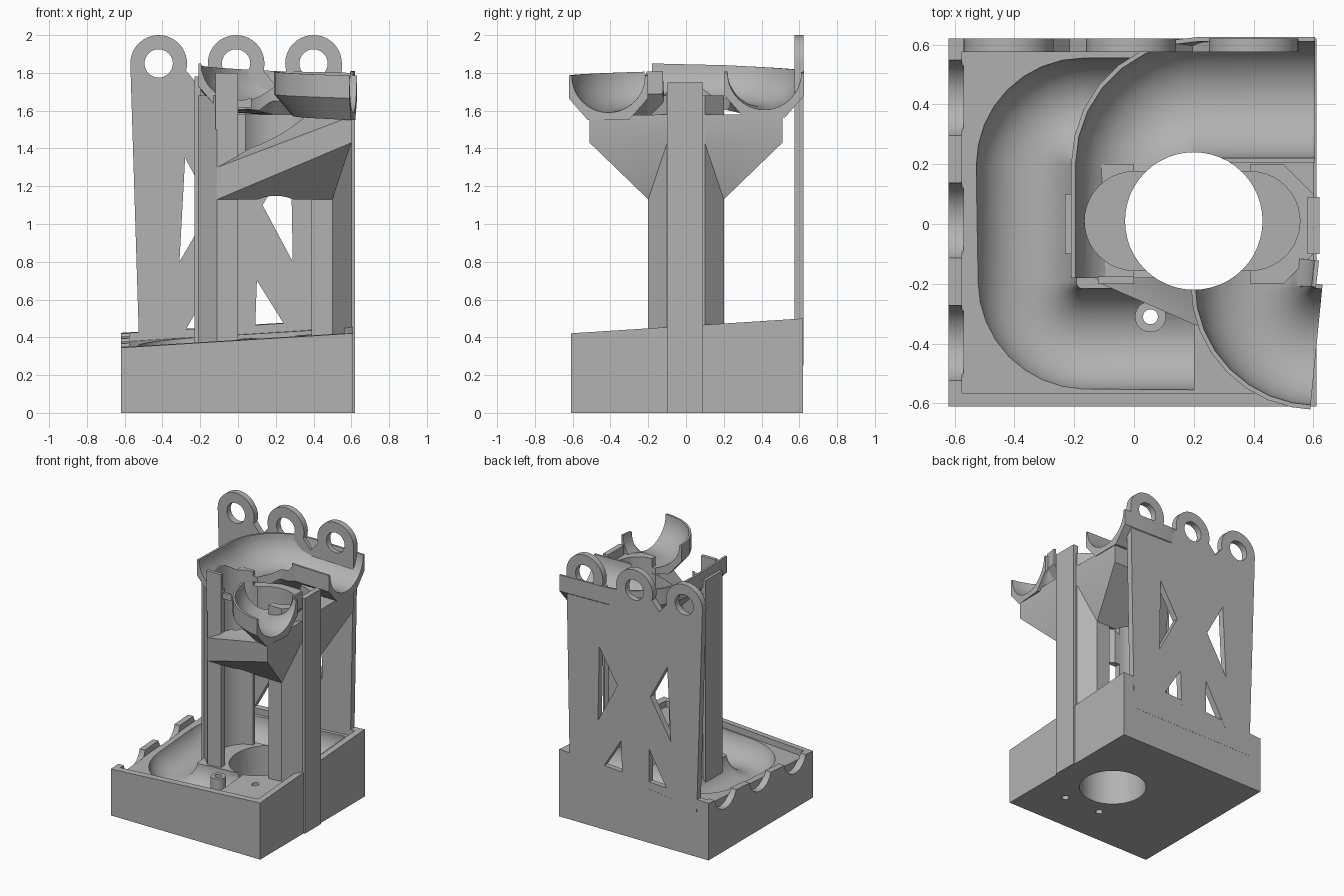
import bpy, bmesh
from math import sin, cos, pi, radians
from mathutils import Vector

cube = bpy.data.objects.get("Cube")
if cube:
    bpy.data.objects.remove(cube, do_unlink=True)

grey = bpy.data.materials.new("plain grey")
grey.use_nodes = True
grey.diffuse_color = (0.45, 0.45, 0.45, 1)
grey.node_tree.nodes["Principled BSDF"].inputs["Base Color"].default_value = (0.45, 0.45, 0.45, 1)


def make(name, bm):
    bmesh.ops.recalc_face_normals(bm, faces=bm.faces)
    mesh = bpy.data.meshes.new(name)
    bm.to_mesh(mesh)
    bm.free()
    mesh.materials.append(grey)
    ob = bpy.data.objects.new(name, mesh)
    bpy.context.collection.objects.link(ob)
    return ob


def prism(name, pts, axis, lo, hi):
    """Extrude a 2D outline along an axis."""
    place = {"x": lambda a, b, c: (c, a, b),
             "y": lambda a, b, c: (a, c, b),
             "z": lambda a, b, c: (a, b, c)}[axis]
    bm = bmesh.new()
    rings = [[bm.verts.new(place(a, b, c)) for a, b in pts] for c in (lo, hi)]
    for r in rings:
        bm.faces.new(r)
    for i in range(len(pts)):
        j = (i + 1) % len(pts)
        bm.faces.new((rings[0][i], rings[0][j], rings[1][j], rings[1][i]))
    return make(name, bm)


def box(name, x0, x1, y0, y1, z0, z1):
    return prism(name, [(x0, y0), (x1, y0), (x1, y1), (x0, y1)], "z", z0, z1)


def arc(cx, cy, r, a0, a1, n):
    steps = [radians(a0 + (a1 - a0) * i / n) for i in range(n + 1)]
    return [(cx + r * cos(a), cy + r * sin(a)) for a in steps]


def disc(cx, cy, r, n=40):
    return arc(cx, cy, r, 0, 360, n)[:-1]


def sweep(name, path, profile, z0, z1):
    """Carry a profile (side, height) along a plan path that changes height."""
    bm = bmesh.new()
    rings = []
    pts = [Vector(p) for p in path]
    for i, p in enumerate(pts):
        d = (pts[min(i + 1, len(pts) - 1)] - pts[max(i - 1, 0)]).normalized()
        side = Vector((d.y, -d.x))
        z = z0 + (z1 - z0) * i / (len(pts) - 1)
        rings.append([bm.verts.new((*(p + side * s), z + h)) for s, h in profile])
    for a, b in zip(rings, rings[1:]):
        for i in range(len(profile)):
            j = (i + 1) % len(profile)
            bm.faces.new((a[i], a[j], b[j], b[i]))
    bm.faces.new(rings[0])
    bm.faces.new(rings[-1])
    return make(name, bm)


def hull(name, pts):
    bm = bmesh.new()
    for p in pts:
        bm.verts.new(p)
    bmesh.ops.convex_hull(bm, input=bm.verts)
    return make(name, bm)


def cut(target, *cutters):
    bpy.context.view_layer.objects.active = target
    for c in cutters:
        mod = target.modifiers.new("cut", "BOOLEAN")
        mod.operation, mod.solver, mod.object = "DIFFERENCE", "EXACT", c
        bpy.ops.object.modifier_apply(modifier=mod.name)
        bpy.data.objects.remove(c, do_unlink=True)


def rim(x, y):
    return 0.345 + 0.062 * (x + 0.62) + 0.064 * (y + 0.61)


def tilt(ob, level, offset):
    """Lay the vertices above or at a level onto the sloping rim plane."""
    for v in ob.data.vertices:
        if abs(v.co.z - level) < 0.001:
            v.co.z = rim(v.co.x, v.co.y) + offset


def tower_slot():
    return prism("slot_cutter", arc(0, 0.01, 0.165, 90, 270, 20)
                 + arc(0.39, 0.01, 0.165, -90, 90, 20), "z", 0.3, 2.2)


def tower_bore():
    return prism("bore_cutter", disc(0.2, 0.01, 0.23, 48), "z", -0.1, 2.2)


# Base tray: sloping block, shallow pocket, wrap-around channel, holes
base = box("base_tray", -0.62, 0.61, -0.61, 0.62, 0, 0.5)
tilt(base, 0.5, 0)
pocket = box("pocket_cutter", -0.575, 0.56, -0.565, 0.575, 0.3, 1)
tilt(pocket, 0.3, -0.045)
channel_path = ([(0.5, 0.385), (0.2, 0.385)] + arc(-0.17, 0.195, 0.19, 90, 180, 8)
                + arc(-0.17, -0.195, 0.19, 180, 270, 8) + [(0.0, -0.385), (0.2, -0.385)])
channel = sweep("channel_cutter", channel_path, disc(0, 0, 0.17, 32), 0.41, 0.36)
cut(base, pocket, channel, tower_bore())
for x, y in ((0.055, -0.31), (0.36, -0.31)):
    cut(base, prism("pin_cutter", disc(x, y, 0.025, 20), "z", -0.1, 1))
for y in (0.42, 0.01, -0.4):
    cut(base, prism("scallop_cutter", disc(y, rim(-0.6, y) + 0.03, 0.13, 32), "x", -0.7, -0.57))
collar = prism("pin_collar", disc(0.055, -0.31, 0.052, 24), "z", 0.2, 0.36)
cut(collar, prism("pin_cutter", disc(0.055, -0.31, 0.025, 20), "z", 0, 1))

# Back plate with three hanging rings and triangular windows
outline = [(-0.52, 0.25), (0.52, 0.25)]
ring_x = (0.40, -0.01, -0.42)
for i, x in enumerate(ring_x):
    outline += arc(x, 1.85, 0.15, -15 if i else 0, 195 if i < 2 else 180, 24)
    if i < 2:
        outline.append((x - 0.205, 1.74))
plate = prism("back_plate", outline, "y", 0.575, 0.621)
for x in ring_x:
    cut(plate, prism("ring_cutter", disc(x, 1.85, 0.075, 32), "y", 0.5, 0.7))
windows = [[(0.28, 1.35), (0.29, 0.8), (0.13, 1.1)], [(-0.28, 1.35), (-0.31, 0.8), (-0.14, 1.09)],
           [(0.1, 0.7), (0.25, 0.46), (0.09, 0.43)], [(-0.13, 0.7), (-0.31, 0.38), (-0.13, 0.4)]]
for w in windows:
    cut(plate, prism("window_cutter", w, "y", 0.5, 0.7))

# Tower: two facing pillars with chamfered corners and a hollow core
half = [(0, -0.2), (-0.11, -0.2), (-0.21, -0.1), (-0.21, 0.1), (-0.11, 0.2), (0, 0.2)]
for name, pts in (("left_pillar", [(0.39 - x, y) for x, y in half]), ("right_pillar", half)):
    pillar = prism(name, pts, "z", 0.2, 1.68)
    cut(pillar, tower_slot(), tower_bore())
box("left_post", 0.58, 0.62, -0.1, 0.09, 0, 1.75)
box("right_post", -0.23, -0.195, -0.1, 0.1, 0.25, 1.78)
box("front_corner_post", -0.12, 0, -0.2, -0.175, 1.5, 1.8)

# Brackets under the troughs
front_bracket = hull("front_bracket", [
    (-0.11, -0.15, 1.13), (-0.11, -0.2, 1.13), (0.5, -0.2, 1.13), (0.6, -0.1, 1.43),
    (0.6, -0.51, 1.43), (0.6, -0.51, 1.57), (0.6, -0.1, 1.58), (0.35, -0.15, 1.57),
    (-0.11, -0.2, 1.3), (-0.11, -0.15, 1.3), (0.5, -0.15, 1.13)])
back_bracket = hull("back_bracket", [
    (-0.11, 0.15, 1.13), (-0.11, 0.2, 1.13), (0.5, 0.2, 1.13), (0.6, 0.1, 1.43),
    (0.6, 0.51, 1.43), (0.6, 0.51, 1.58), (0.6, 0.1, 1.58), (0.1, 0.51, 1.58),
    (0.1, 0.51, 1.43), (-0.11, 0.2, 1.58), (-0.11, 0.15, 1.58), (0.5, 0.15, 1.13)])

# Curved troughs: round inside, faceted outside
gutter = ([(-0.21, 0), (-0.21, -0.12), (-0.11, -0.235), (0.11, -0.235), (0.21, -0.12), (0.21, 0)]
          + arc(0, 0, 0.195, 0, -180, 20))
back_path = [(0.605, 0.415), (0.4, 0.415)] + arc(0.215, 0.2, 0.215, 90, 180, 7) + [(0, 0), (0, -0.18)]
back_trough = sweep("back_trough", back_path, gutter, 1.80, 1.85)
front_path = [(0.41, -0.1)] + arc(0.61, -0.2, 0.211, 180, 270, 8)
front_trough = sweep("front_trough", front_path, gutter, 1.81, 1.785)
for ob in (front_bracket, back_bracket, back_trough, front_trough):
    cut(ob, tower_slot(), tower_bore())

# Hollow the brackets where the channels pass over them
for ob, path, z0, z1 in ((back_bracket, back_path, 1.80, 1.85), (front_bracket, front_path, 1.81, 1.785)):
    cut(ob, sweep("groove_cutter", path, disc(0, 0, 0.2, 32), z0, z1))

# Smooth the round surfaces, keep edges sharp
for ob in bpy.context.view_layer.objects:
    ob.select_set(ob.type == "MESH")
bpy.context.view_layer.objects.active = base
bpy.ops.object.shade_smooth_by_angle(angle=radians(25))
